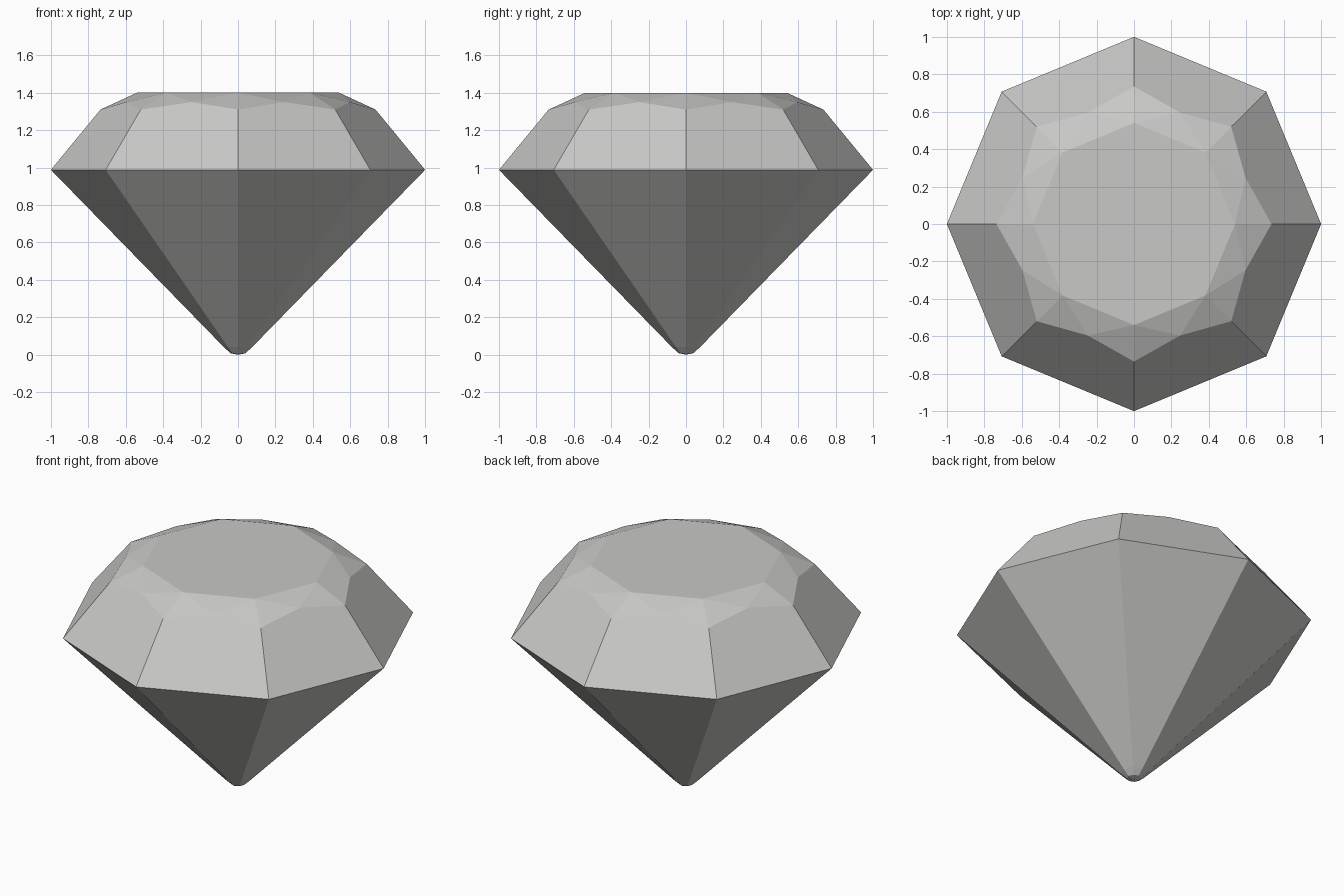
import bpy, bmesh, math

if "Cube" in bpy.data.objects:
    bpy.data.objects.remove(bpy.data.objects["Cube"])

SIDES = 8
STEP = 2 * math.pi / SIDES

gem_grey = bpy.data.materials.new("gem_grey")
gem_grey.diffuse_color = (0.58, 0.58, 0.565, 1)
gem_grey.use_nodes = True
gem_grey.node_tree.nodes["Principled BSDF"].inputs["Base Color"].default_value = gem_grey.diffuse_color

bm = bmesh.new()


def ring(radius, z, offset=0.0):
    return [bm.verts.new((radius * math.sin((i + offset) * STEP),
                          -radius * math.cos((i + offset) * STEP), z))
            for i in range(SIDES)]


def bridge(low, high):
    for i in range(SIDES):
        j = (i + 1) % SIDES
        bm.faces.new((low[i], low[j], high[j], high[i]))


# Rounded culet and pavilion
tip = bm.verts.new((0, 0, 0))
culet_low = ring(0.04, 0.008)
culet_high = ring(0.075, 0.04)
girdle = ring(1.0, 0.988)
for i in range(SIDES):
    bm.faces.new((tip, culet_low[(i + 1) % SIDES], culet_low[i]))
bridge(culet_low, culet_high)
bridge(culet_high, girdle)

# Crown: main facets with peaked tops, then star facets up to the table
corner = ring(0.735, 1.31)
peak = ring(0.645, 1.35, 0.5)
table = ring(0.54, 1.4)
for i in range(SIDES):
    j = (i + 1) % SIDES
    bm.faces.new((girdle[i], girdle[j], corner[j], peak[i], corner[i]))
    bm.faces.new((corner[i], peak[i], table[i]))
    bm.faces.new((peak[i], corner[j], table[j]))
    bm.faces.new((peak[i], table[j], table[i]))
bm.faces.new(table)

bmesh.ops.recalc_face_normals(bm, faces=bm.faces)
mesh = bpy.data.meshes.new("gemstone")
bm.to_mesh(mesh)
bm.free()
mesh.materials.append(gem_grey)
gem = bpy.data.objects.new("gemstone", mesh)
bpy.context.collection.objects.link(gem)
